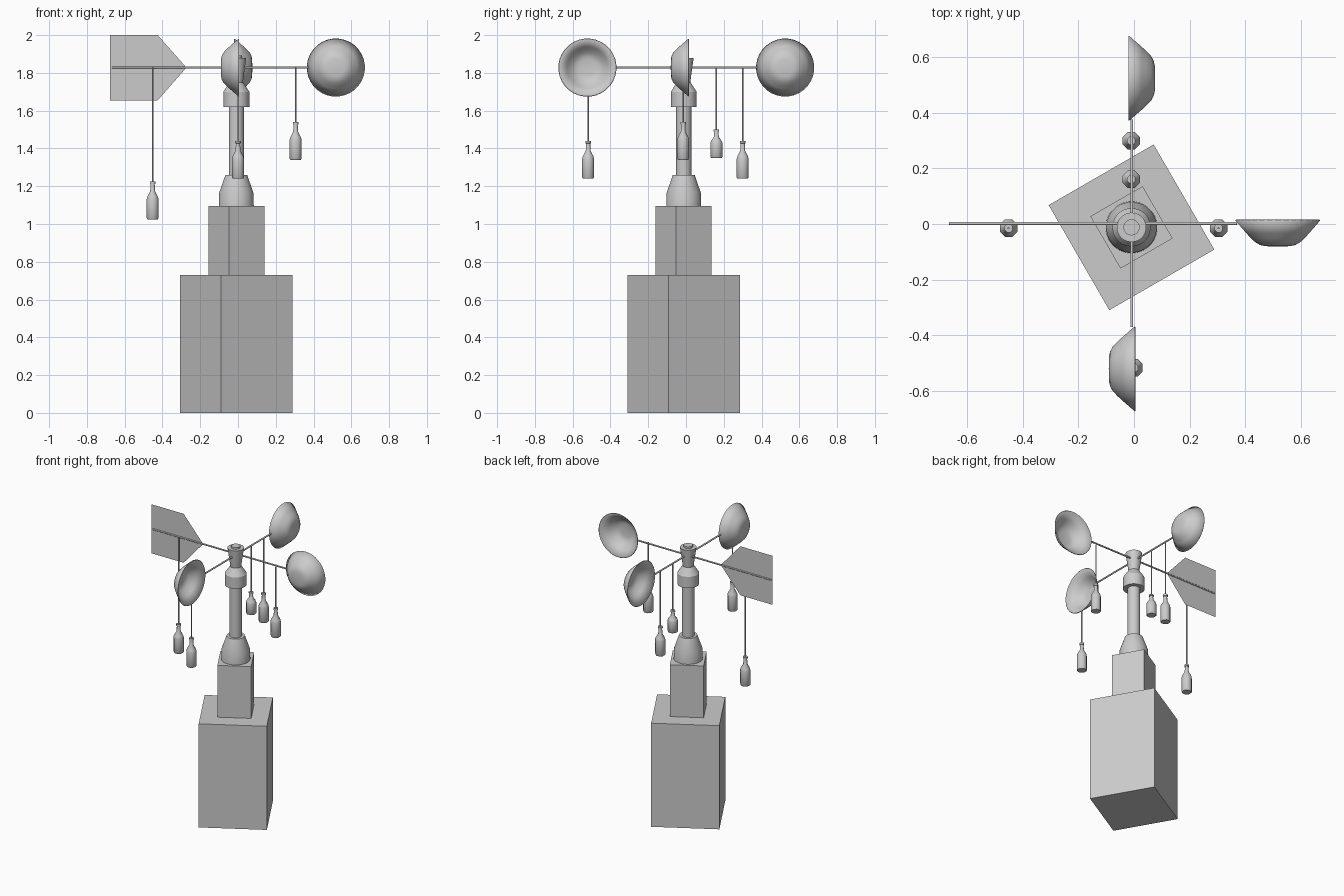
import bpy, bmesh, math
from mathutils import Vector

if "Cube" in bpy.data.objects:
    bpy.data.objects.remove(bpy.data.objects["Cube"])

grey = bpy.data.materials.new("plain grey")
grey.diffuse_color = (0.6, 0.6, 0.6, 1)
grey.use_nodes = True
grey.node_tree.nodes["Principled BSDF"].inputs["Base Color"].default_value = grey.diffuse_color

CX, CY, ARM_Z = -0.009, -0.012, 1.828


def finish(name, bm, loc=(0, 0, 0), smooth=None):
    bmesh.ops.recalc_face_normals(bm, faces=bm.faces)
    me = bpy.data.meshes.new(name)
    bm.to_mesh(me)
    bm.free()
    me.materials.append(grey)
    ob = bpy.data.objects.new(name, me)
    bpy.context.collection.objects.link(ob)
    ob.location = loc
    if smooth:
        bpy.ops.object.select_all(action='DESELECT')
        ob.select_set(True)
        bpy.context.view_layer.objects.active = ob
        bpy.ops.object.shade_smooth_by_angle(angle=math.radians(smooth))
    return ob


def box(name, side, z0, z1):
    """Square block turned 30 degrees."""
    bm = bmesh.new()
    bmesh.ops.create_cube(bm, size=1)
    bmesh.ops.scale(bm, vec=(side, side, z1 - z0), verts=bm.verts)
    ob = finish(name, bm, (CX, CY, (z0 + z1) / 2))
    ob.rotation_euler.z = math.radians(30)


def lathe(name, profile, sides, loc, smooth=40):
    """Spin (radius, height) points about z; radius 0 closes to a point."""
    bm = bmesh.new()
    rings = []
    for r, z in profile:
        if r == 0:
            rings.append([bm.verts.new((0, 0, z))] * sides)
        else:
            rings.append([bm.verts.new((r * math.cos(a), r * math.sin(a), z))
                          for a in (2 * math.pi * (i + .5) / sides for i in range(sides))])
    for a, b in zip(rings, rings[1:]):
        for i in range(sides):
            j = (i + 1) % sides
            bm.faces.new(dict.fromkeys((a[i], a[j], b[j], b[i])))
    return finish(name, bm, loc, smooth)


def rod(name, p, q, r, sides=10):
    p, q = Vector(p), Vector(q)
    length = (q - p).length
    ob = lathe(name, [(0, 0), (r, 0), (r, length), (0, length)], sides, p, 50)
    ob.rotation_euler = (q - p).to_track_quat('Z', 'Y').to_euler()


# Stacked plinth
box("base_block", 0.437, 0, 0.73)
box("upper_block", 0.217, 0.73, 1.095)

# Mast and hub
mast = [
    ("mast_foot", [(0, 1.095), (.093, 1.095), (.091, 1.165), (.058, 1.26), (0, 1.26)]),
    ("mast_pole", [(0, 1.25), (.04, 1.25), (.04, 1.63), (0, 1.63)]),
    ("collar", [(0, 1.62), (.069, 1.62), (.069, 1.70), (.036, 1.75), (0, 1.75)]),
    ("hub", [(0, 1.745), (.034, 1.745), (.053, 1.88), (0, 1.88)]),
    ("hub_cap", [(0, 1.875), (.029, 1.875), (.029, 1.893), (0, 1.893)]),
]
for name, profile in mast:
    lathe(name, profile, 32, (CX, CY, 0), 30)

# Crossed arms
rod("long_arm", (-.667, .002, ARM_Z), (.372, .002, ARM_Z), .0055)
rod("cross_arm", (-.008, -.372, ARM_Z), (-.008, .376, ARM_Z), .0055)

# Wind cups: rim centre and the direction each one bulges
CUP = [(.154, 0), (.113, .047), (.098, .063), (.08, .08), (.063, .089), (.045, .093), (0, .094)]
cups = [
    ("right_cup", (.518, .013, ARM_Z), (0, -1, 0)),
    ("front_cup", (.003, -.522, ARM_Z), (-1, 0, 0)),
    ("back_cup", (-.018, .525, ARM_Z), (1, 0, 0)),
]
for name, loc, axis in cups:
    cup = lathe(name, CUP, 32, loc, 60)
    cup.rotation_euler = Vector(axis).to_track_quat('Z', 'Y').to_euler()
    shell = cup.modifiers.new("shell", 'SOLIDIFY')
    shell.thickness = 0.004
    shell.offset = -1

# Tail vane
bm = bmesh.new()
outline = [(-.677, 1.655), (-.425, 1.655), (-.273, ARM_Z), (-.425, 2), (-.677, 2)]
bm.faces.new([bm.verts.new((x, 0, z)) for x, z in outline])
bmesh.ops.solidify(bm, geom=bm.faces[:], thickness=0.002)
finish("tail_vane", bm, (0, .002, 0))

# Hanging bottles: x, y, bottom, height, top of cord
BOTTLE = [(0, 0), (.03, 0), (.034, .03), (.034, .53), (.03, .6), (.014, .74),
          (.012, .93), (.016, .94), (.016, 1), (0, 1)]
bottles = [
    (-.452, -.015, 1.025, .20, ARM_Z),
    (.305, -.015, 1.34, .20, ARM_Z),
    (-.01, .161, 1.35, .15, ARM_Z),
    (-.01, .300, 1.24, .20, ARM_Z),
    (0, -.518, 1.24, .20, 1.678),
]
for x, y, z, h, top in bottles:
    lathe("bottle", [(r, t * h) for r, t in BOTTLE], 8, (x, y, z), 50)
    rod("cord", (x, y, z + h - .005), (x, y, top), .004, 6)
